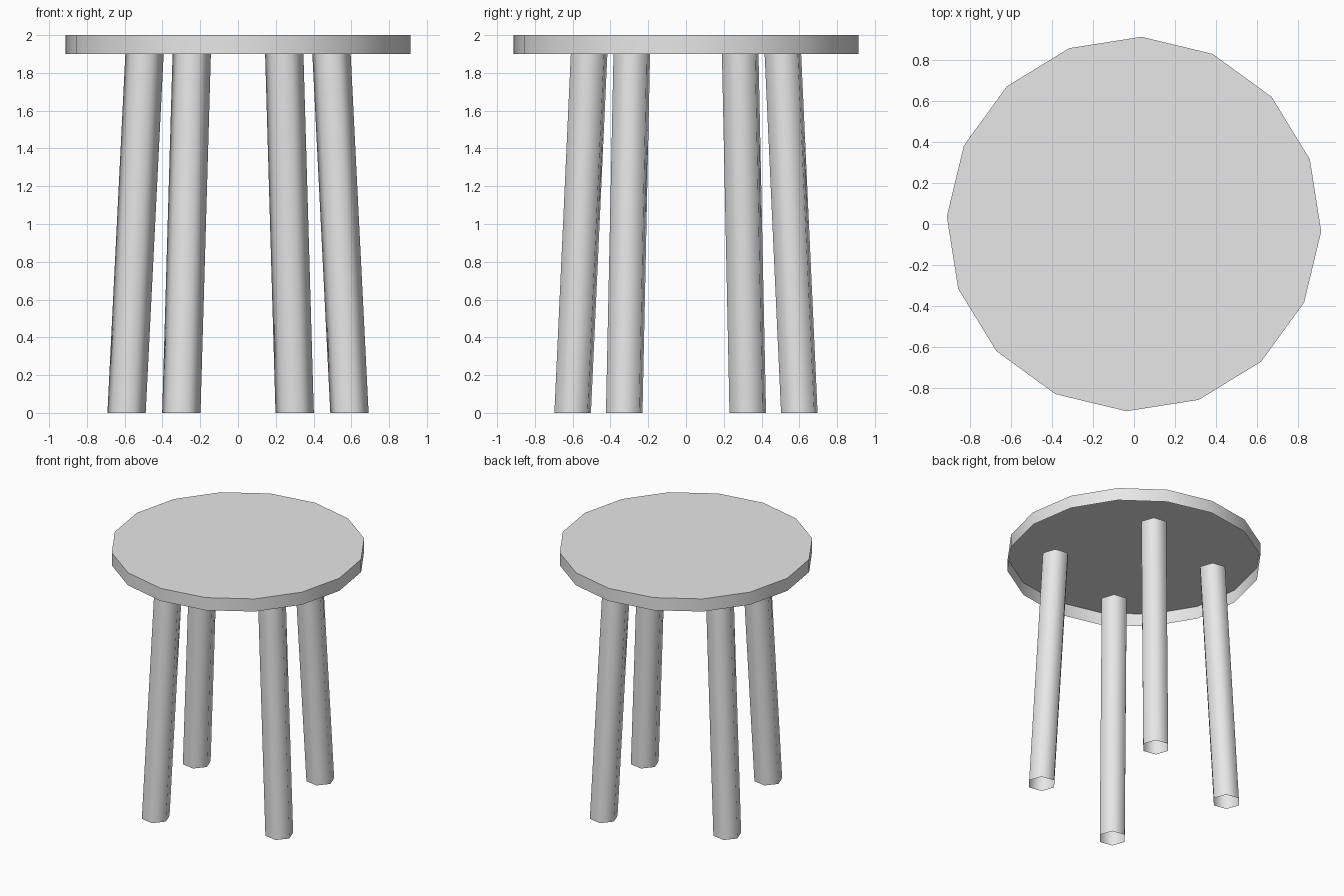
import bpy
import bmesh
import math
from mathutils import Vector

cube = bpy.data.objects.get("Cube")
if cube:
    bpy.data.objects.remove(cube, do_unlink=True)

SEAT_RADIUS, SEAT_BOTTOM, SEAT_TOP = 0.913, 1.9, 2.0
LEG_RADIUS = 0.103

grey = bpy.data.materials.new("light grey")
grey.use_nodes = True
grey.diffuse_color = (0.8, 0.8, 0.8, 1)
grey.node_tree.nodes["Principled BSDF"].inputs["Base Color"].default_value = (0.8, 0.8, 0.8, 1)


def hollow_prism(name, sides, radius, turn, bottom, top):
    """Upright or slanted thin-walled prism, closed on top and open below."""
    bm = bmesh.new()
    rings = []
    for centre in (bottom, top):
        ring = []
        for i in range(sides):
            a = math.radians(turn) + math.tau * i / sides
            ring.append(bm.verts.new(Vector(centre) + radius * Vector((math.cos(a), math.sin(a), 0))))
        rings.append(ring)
    low, high = rings
    for i in range(sides):
        j = (i + 1) % sides
        bm.faces.new((low[i], low[j], high[j], high[i]))
    bm.faces.new(high)
    mesh = bpy.data.meshes.new(name)
    bm.to_mesh(mesh)
    bm.free()
    mesh.materials.append(grey)
    obj = bpy.data.objects.new(name, mesh)
    bpy.context.collection.objects.link(obj)
    # Smooth around the sides, sharp at the rims
    bpy.ops.object.select_all(action="DESELECT")
    obj.select_set(True)
    bpy.context.view_layer.objects.active = obj
    bpy.ops.object.shade_smooth_by_angle(angle=math.radians(65))


# Round seat, a shallow cap open underneath
hollow_prism("seat", 16, SEAT_RADIUS, -2.3, (0, 0, SEAT_BOTTOM), (0, 0, SEAT_TOP))

# Splayed hollow legs, in opposite pairs: foot and head positions
pairs = [
    (("back_left_leg", "front_right_leg"), (0.30, 0.60), (0.245, 0.513)),
    (("front_left_leg", "back_right_leg"), (0.59, -0.327), (0.495, -0.287)),
]
for names, foot, head in pairs:
    for name, s in zip(names, (1, -1)):
        hollow_prism(name, 6, LEG_RADIUS, 50,
                     (s * foot[0], s * foot[1], 0),
                     (s * head[0], s * head[1], SEAT_BOTTOM))
